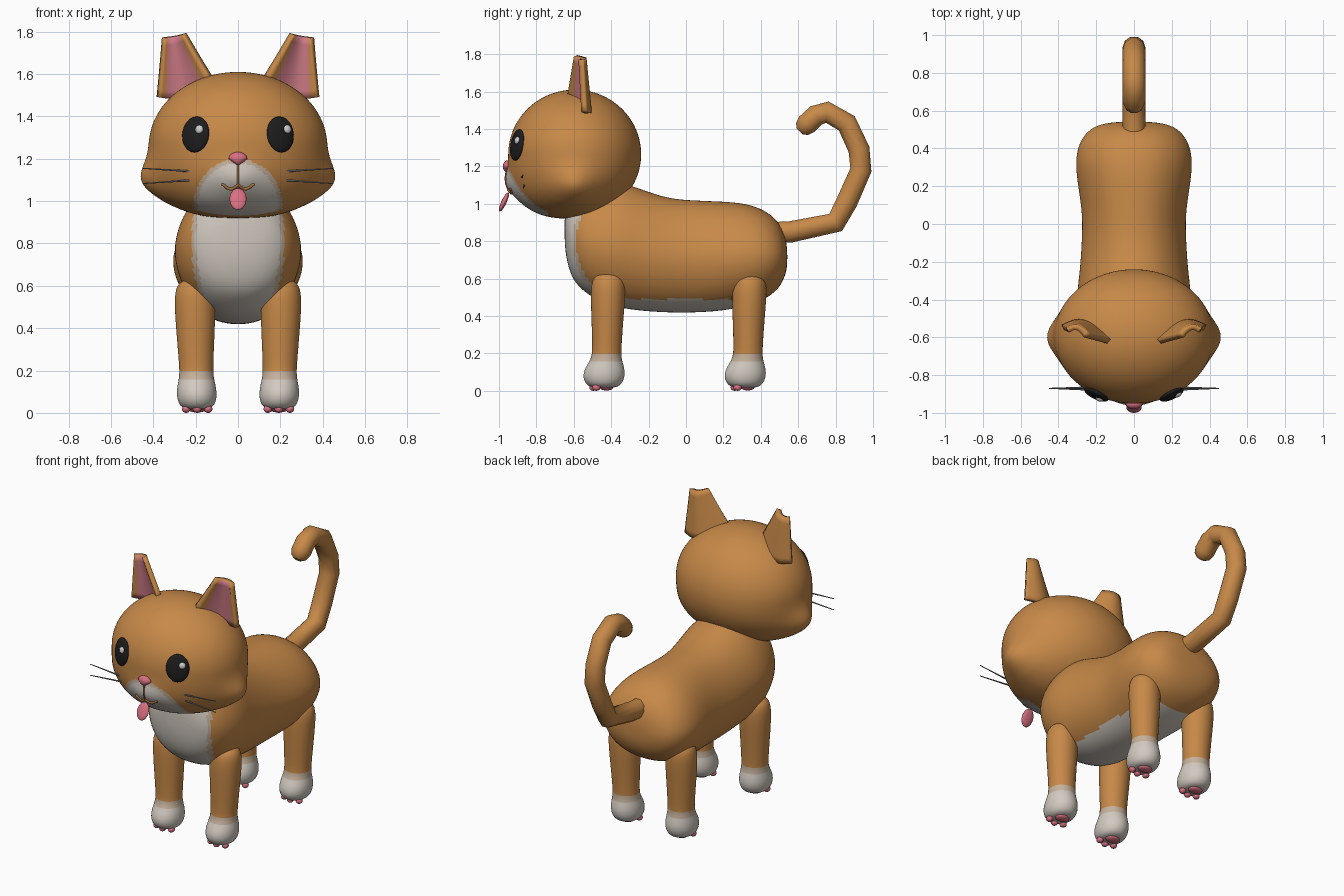
import bpy, bmesh, math
from mathutils import Vector, Matrix, Quaternion

cube = bpy.data.objects.get("Cube")
if cube:
    bpy.data.objects.remove(cube, do_unlink=True)


def material(name, rgb):
    m = bpy.data.materials.new(name)
    m.use_nodes = True
    m.diffuse_color = (*rgb, 1)
    m.node_tree.nodes["Principled BSDF"].inputs["Base Color"].default_value = (*rgb, 1)
    return m


FUR = material("ginger_fur", (0.57, 0.25, 0.065))
WHITE = material("white_fur", (0.64, 0.59, 0.53))
CREAM = material("cream_fur", (0.56, 0.44, 0.33))
PINK = material("rose_pink", (0.68, 0.16, 0.22))
EARPINK = material("ear_pink", (0.62, 0.2, 0.24))
BLACK = material("eye_black", (0.012, 0.012, 0.012))
GREY = material("whisker_grey", (0.2, 0.2, 0.22))
BROWN = material("mouth_brown", (0.36, 0.16, 0.05))
GLINT = material("eye_glint", (0.6, 0.6, 0.6))
COAT = [FUR, WHITE, CREAM]


def finish(bm, name, mats, angle=60):
    me = bpy.data.meshes.new(name)
    bm.to_mesh(me)
    bm.free()
    ob = bpy.data.objects.new(name, me)
    bpy.context.collection.objects.link(ob)
    for m in mats:
        me.materials.append(m)
    bpy.ops.object.select_all(action='DESELECT')
    bpy.context.view_layer.objects.active = ob
    ob.select_set(True)
    bpy.ops.object.shade_smooth_by_angle(angle=math.radians(angle))
    return ob


def loft(rings):
    """Skin closed rings of points and cap both ends."""
    bm = bmesh.new()
    vs = [[bm.verts.new(p) for p in r] for r in rings]
    n = len(vs[0])
    for a, b in zip(vs, vs[1:]):
        for i in range(n):
            bm.faces.new((a[i], a[(i + 1) % n], b[(i + 1) % n], b[i]))
    bm.faces.new(vs[0])
    bm.faces.new(vs[-1])
    bmesh.ops.recalc_face_normals(bm, faces=bm.faces)
    return bm


def subdivide(ob, levels):
    mod = ob.modifiers.new("smooth", 'SUBSURF')
    mod.levels = levels
    bpy.ops.object.modifier_apply(modifier=mod.name)


def paint(ob, rule):
    for p in ob.data.polygons:
        p.material_index = rule(p.center, p.normal)


def blob(name, loc, scale, mat, rot=Quaternion()):
    bm = bmesh.new()
    bmesh.ops.create_uvsphere(bm, u_segments=20, v_segments=12, radius=1,
                              matrix=Matrix.LocRotScale(Vector(loc), rot, Vector(scale)))
    return finish(bm, name, [mat])


def tube(name, points, radius, mat, radii=None):
    cu = bpy.data.curves.new(name, 'CURVE')
    cu.dimensions = '3D'
    cu.bevel_depth = radius
    cu.bevel_resolution = 3
    cu.use_fill_caps = True
    sp = cu.splines.new('POLY')
    sp.points.add(len(points) - 1)
    for i, p in enumerate(points):
        sp.points[i].co = (*p, 1)
        sp.points[i].radius = radii[i] if radii else 1
    cu.materials.append(mat)
    ob = bpy.data.objects.new(name, cu)
    bpy.context.collection.objects.link(ob)
    bpy.ops.object.select_all(action='DESELECT')
    bpy.context.view_layer.objects.active = ob
    ob.select_set(True)
    bpy.ops.object.convert(target='MESH')
    bpy.ops.object.shade_smooth_by_angle(angle=math.radians(60))


# Body: rings of (y, half width, bottom, top)
def body_ring(y, w, zb, zt, n=24):
    pts = []
    for i in range(n):
        a = math.tau * i / n
        c, s = math.cos(a), math.sin(a)
        x = math.copysign(abs(c) ** 0.9, c) * w * (1 - 0.12 * max(0, s))
        pts.append((x, y, (zb + zt) / 2 + s * (zt - zb) / 2))
    return pts


BODY = [(-.65, .06, .78, .95), (-.635, .15, .68, 1.0), (-.605, .21, .59, 1.05), (-.55, .265, .53, 1.08),
        (-.45, .3, .465, 1.11), (-.35, .305, .44, 1.12), (-.25, .29, .425, 1.085), (-.1, .28, .415, 1.03),
        (.05, .275, .415, 1.02), (.2, .3, .425, 1.015), (.32, .315, .45, 1.005), (.42, .3, .485, .97),
        (.495, .25, .54, .91), (.53, .18, .61, .83), (.542, .08, .67, .76)]
body = finish(loft([body_ring(*r) for r in BODY]), "body", COAT)
subdivide(body, 2)


def body_rule(c, n):
    if c.y < -0.4:
        d = (c.x / 0.2) ** 2 + ((c.z - 0.82) / 0.42) ** 2
        if d < 1:
            return 1
        if d < 1.2:
            return 2
    return 1 if c.z < 0.49 and n.z < -0.4 and -0.5 < c.y < 0.38 else 0


paint(body, body_rule)

# Head: a ball squared off below, with pointed cheeks and a slight muzzle
bm = bmesh.new()
bmesh.ops.create_icosphere(bm, subdivisions=6, radius=1)
for v in bm.verts:
    x, y, z = v.co
    h = math.sqrt(max(0, 1 - z * z))
    if z < 0 and h > 1e-4:
        s = max(0, 1 - abs(z) ** 2.7) ** (1 / 2.7) / h
        x *= s
        y *= s if y < 0 else 1
    x, y, z = x * .42, y * .355 - .595, z * .345 + 1.265
    if abs(x) > .2:
        g = math.exp(-((y + .6) / .12) ** 2 - ((z - 1.09) / .1) ** 2)
        x += math.copysign(.06 * g * min(1, (abs(x) - .2) / .12), x)
    if y < -.7:
        y -= .028 * math.exp(-(x / .11) ** 2 - ((z - 1.1) / .08) ** 2)
    v.co = x, y, z
head = finish(bm, "head", COAT)


def head_rule(c, n):
    d = (c.x / .19) ** 2 + ((c.z - .98) / .2) ** 2
    if c.y > -.74 or d > 1.2:
        return 0
    return 1 if d < 1 else 2


paint(head, head_rule)
bpy.context.view_layer.update()


def on_face(x, z, lift=0):
    """Point and normal on the front of the head."""
    _, p, n, _ = head.ray_cast(Vector((x, -3, z)), Vector((0, 1, 0)))
    return p + n * lift, n


# Eyes, whiskers and ears, one of each per side
for side, s in (("left", 1), ("right", -1)):
    p, n = on_face(s * .2, 1.315)
    blob(side + "_eye", p, (.07, .022, .086), BLACK, n.to_track_quat('-Y', 'Z'))
    p, n = on_face(s * .2 + .024, 1.335, .02)
    blob(side + "_eye_glint", p, (.02, .012, .02), GLINT, n.to_track_quat('-Y', 'Z'))
    for part, z0, z1 in (("upper", 1.14, 1.155), ("lower", 1.097, 1.083)):
        p, n = on_face(s * .23, z0, -.005)
        tube(f"{side}_{part}_whisker", [p, (s * .45, -.87, z1)], .005, GREY, [1, .5])

    bm = bmesh.new()
    nu, nv = 14, 8
    grid = []
    for j in range(nv + 1):
        t = j / nv
        outer = Vector((.372, -.56, 1.49)).lerp(Vector((.343, -.575, 1.77)), t)
        inner = Vector((.135, -.635, 1.575)).lerp(Vector((.265, -.6, 1.785)), t)
        row = []
        for i in range(nu + 1):
            q = outer.lerp(inner, i / nu)
            bow = math.sin(math.pi * i / nu)
            q += Vector((0, bow * (.06 - .035 * t), -.04 * bow * (1 - t)))
            row.append(bm.verts.new((q.x * s, q.y, q.z)))
        grid.append(row)
    for j in range(nv):
        for i in range(nu):
            quad = [grid[j][i], grid[j][i + 1], grid[j + 1][i + 1], grid[j + 1][i]]
            f = bm.faces.new(quad if s < 0 else quad[::-1])
            f.material_index = 0 if 1 < i < nu - 2 else 1
    ear = finish(bm, side + "_ear", [EARPINK, FUR], 40)
    mod = ear.modifiers.new("thickness", 'SOLIDIFY')
    mod.thickness = .03
    mod.offset = -1
    mod.material_offset = 1
    mod.material_offset_rim = 1
    bpy.ops.object.modifier_apply(modifier=mod.name)

# Nose, mouth and tongue
p, n = on_face(0, 1.2)
nose = blob("nose", p, (.044, .025, .032), PINK)
for v in nose.data.vertices:
    if v.co.z < 1.2:
        v.co.x *= 1 - (1.2 - v.co.z) / .045
tube("mouth_line", [on_face(0, z, .002)[0] for z in (1.18, 1.14, 1.11, 1.08)], .005, BROWN)
smile = []
for i in range(-12, 13):
    t = abs(i) / 12
    smile.append(on_face(i / 12 * .075, 1.078 - .02 * math.sin(math.pi * min(1, t * 1.1)), .002)[0])
tube("mouth_smile", smile, .007, BROWN)
blob("tongue", (0, -.973, 1.01), (.04, .014, .056), PINK, Quaternion((1, 0, 0), math.radians(-25)))

# Legs with paws: rings of (z, centre y, radius x, radius y)
LEG = [(.63, .005, .04, .04), (.615, .005, .08, .08), (.56, .005, .103, .1), (.4, 0, .096, .09),
       (.22, -.003, .083, .08), (.17, -.006, .084, .084), (.12, -.015, .097, .112), (.07, -.02, .099, .118),
       (.03, -.02, .084, .095), (.015, -.02, .05, .06)]
for end, y in (("front", -.42), ("back", .335)):
    for side, s in (("left", 1), ("right", -1)):
        name = f"{end}_{side}"
        x = s * .193
        rings = [[(x + s * .012 * z / .6 + rx * math.cos(a), y + dy + ry * math.sin(a), z)
                  for a in [math.tau * i / 12 for i in range(12)]] for z, dy, rx, ry in LEG]
        leg = finish(loft(rings), name + "_leg", COAT)
        subdivide(leg, 2)
        paint(leg, lambda c, n: 0 if c.z > .205 else 2 if c.z > .16 else 1)
        blob(name + "_paw_pad", (x, y - .005, .018), (.045, .036, .016), PINK)
        for i in (-1, 0, 1):
            blob(f"{name}_toe_pad_{i + 2}", (x + i * .052, y - .075 + abs(i) * .016, .018),
                 (.02, .022, .018), PINK)

# Tail: a hooked tube with a rounded tip
TAIL = [(.46, .845), (.56, .85), (.8, .9), (.86, 1.01), (.935, 1.18), (.925, 1.29), (.86, 1.43),
        (.755, 1.49), (.695, 1.472), (.645, 1.425), (.62, 1.4), (.608, 1.388)]
tube("tail", [(0, y, z) for y, z in TAIL], .06, FUR, [1] * 10 + [.8, .4])
